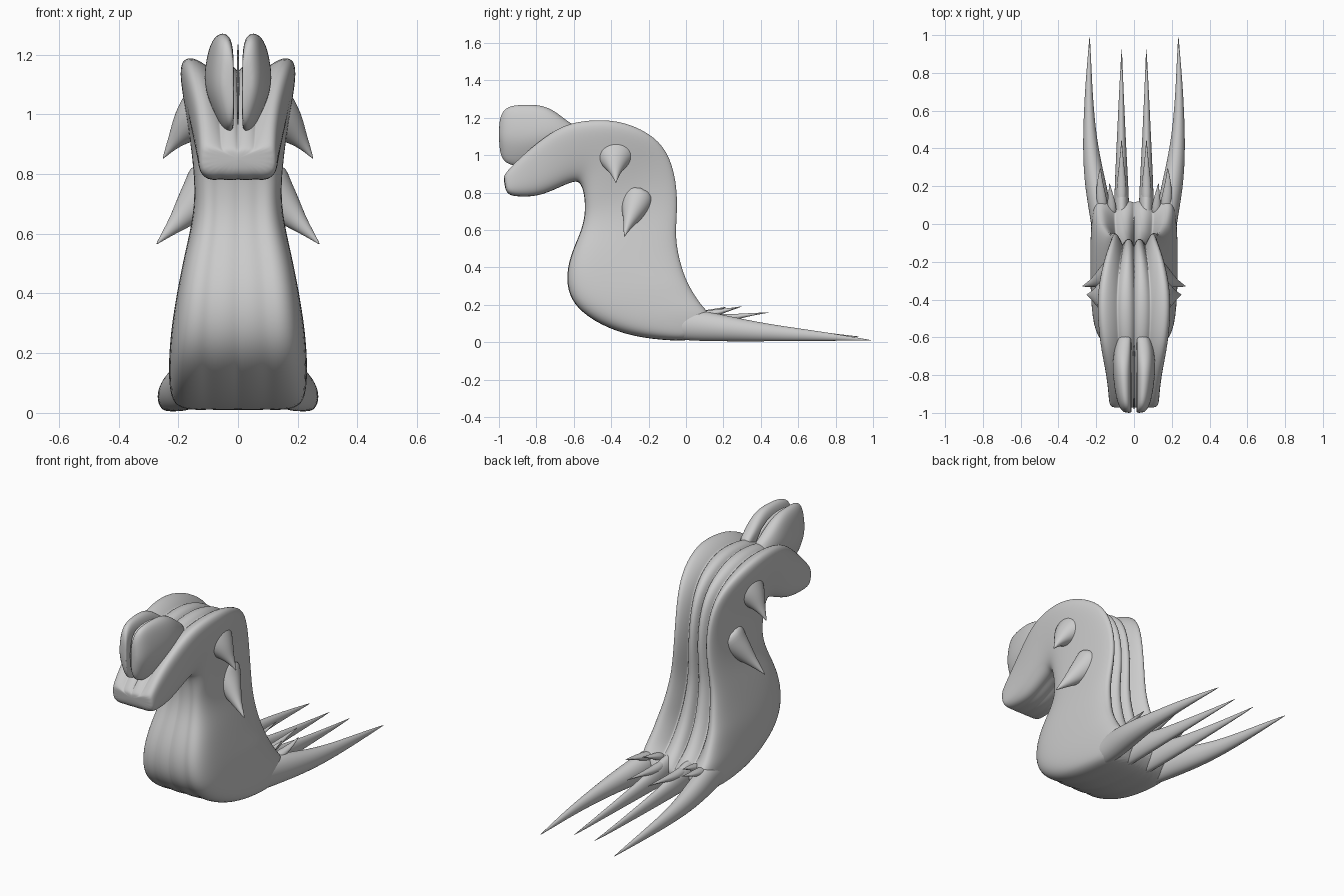
import bpy, bmesh, math
from mathutils import Vector

grey = bpy.data.materials.new("stone grey")
grey.diffuse_color = (0.6, 0.6, 0.6, 1)


def loft(name, rings, level=2, creased=()):
    """Skin closed rings of points, cap the ends, smooth by subdivision."""
    bm = bmesh.new()
    cl = bm.edges.layers.float.new("crease_edge")
    vs = [[bm.verts.new(p) for p in r] for r in rings]
    n = len(vs[0])
    for a, b in zip(vs, vs[1:]):
        for i in range(n):
            j = (i + 1) % n
            bm.faces.new((a[i], a[j], b[j], b[i]))
    bm.faces.new(vs[0][::-1])
    bm.faces.new(vs[-1])
    for a, b in zip(vs, vs[1:]):
        for i in creased:
            bm.edges.get((a[i], b[i]))[cl] = 0.9
    bmesh.ops.recalc_face_normals(bm, faces=bm.faces)
    me = bpy.data.meshes.new(name)
    bm.to_mesh(me)
    bm.free()
    me.materials.append(grey)
    me.shade_smooth()
    ob = bpy.data.objects.new(name, me)
    bpy.context.collection.objects.link(ob)
    sub = ob.modifiers.new("smooth", "SUBSURF")
    sub.levels = sub.render_levels = level
    return ob


def tube(name, path, side=1, n=12):
    """Tapering tube; path rows are x, y, z, side radius, up radius."""
    pts = [Vector((p[0] * side, p[1], p[2])) for p in path]
    rings = []
    for k, p in enumerate(path):
        t = (pts[min(k + 1, len(pts) - 1)] - pts[max(k - 1, 0)]).normalized()
        a = t.cross(Vector((0, 0, 1))).normalized()
        b = a.cross(t)
        rings.append([pts[k] + a * math.cos(2 * math.pi * i / n) * p[3]
                      + b * math.sin(2 * math.pi * i / n) * p[4]
                      for i in range(n)])
    return loft(name, rings)


# Body: half cross-section (x, depth) with four ridges and three grooves
half = [(0, .74), (.07, .86), (.2, .91), (.34, .87), (.44, .76), (.55, .90),
        (.72, 1.03), (.88, 1.02), (.99, .78), (1.02, .2), (1.02, -.35),
        (.97, -.75), (.82, -.97), (.60, -1.02), (.46, -.98), (.27, -1.02),
        (.08, -1.01), (0, -.99)]
section = half + [(-x, v) for x, v in half[-2:0:-1]]
N = len(section)
# back y, back z, front y, front z, half width, flare towards the back
spine = [
    (-.975, .88, -.968, .82, .11, 0), (-.968, .90, -.95, .79, .128, 0),
    (-.91, .965, -.91, .78, .132, 0), (-.79, 1.07, -.79, .78, .142, .08),
    (-.66, 1.16, -.68, .83, .16, .16), (-.52, 1.187, -.60, .865, .17, .2),
    (-.36, 1.185, -.565, .86, .175, .2), (-.20, 1.12, -.545, .81, .165, .1),
    (-.10, 1.02, -.537, .75, .148, -.02), (-.055, .86, -.537, .68, .138, -.08),
    (-.05, .70, -.555, .60, .148, -.08), (-.065, .55, -.595, .51, .175, -.06),
    (-.03, .40, -.632, .40, .2, -.04), (0, .32, -.632, .28, .217, -.02),
    (.04, .25, -.58, .18, .225, -.02), (.08, .195, -.45, .09, .228, 0),
    (.11, .165, -.28, .03, .225, 0), (.13, .13, -.08, .008, .217, 0),
    (.13, .09, .06, .01, .20, 0)]
rings = []
for by, bz, fy, fz, w, k in spine:
    rings.append([(x * w * (1 + k * v), (by + fy) / 2 + v * (by - fy) / 2,
                   (bz + fz) / 2 + v * (bz - fz) / 2) for x, v in section])
loft("body", rings, 2, (0, 4, N - 4))

# Crest fin between the head lobes
fin = [(-.985, 1.03, 1.17), (-.95, .93, 1.25), (-.85, .95, 1.26),
       (-.74, .98, 1.25), (-.62, 1.0, 1.16)]
loft("crest_fin", [[(-.005, y, a), (.005, y, a), (.005, y, b), (-.005, y, b)]
                   for y, a, b in fin], 1)

# Head lobes: flat on the inside, bulging outside, pointed below
lobe_profile = [(0, 0), (.35, .02), (.62, .15), (.95, .38), (1, .58), (.88, .82),
                (.70, .97), (.4, 1.02), (.1, .97), (0, .8), (0, .5), (0, .2)]
# y, bottom z, top z, outer x
lobe_rows = [(-1.0, 1.06, 1.16, .045), (-.99, .985, 1.22, .065),
             (-.955, .945, 1.262, .088), (-.87, .93, 1.27, .106),
             (-.77, .95, 1.268, .116), (-.70, 1.0, 1.235, .112),
             (-.64, 1.04, 1.185, .10), (-.58, 1.05, 1.15, .08)]
for side, tag in ((1, "left"), (-1, "right")):
    loft(f"head_lobe_{tag}",
         [[(side * (.014 + u * (w - .014)), y, a + v * (b - a))
           for u, v in lobe_profile] for y, a, b, w in lobe_rows])

outer_finger = [(.13, -.32, .12, .05, .05), (.155, -.14, .1, .06, .078),
                (.172, .02, .093, .058, .088),
                (.195, .16, .08, .062, .078), (.222, .32, .062, .05, .06),
                (.237, .5, .047, .034, .043), (.24, .72, .033, .02, .026),
                (.236, .9, .018, .008, .01), (.235, .995, .01, .001, .001)]
inner_finger = [(.06, -.15, .1, .04, .08), (.065, .06, .095, .042, .085),
                (.066, .2, .075, .038, .062), (.067, .4, .058, .027, .042),
                (.067, .65, .043, .015, .022), (.066, .83, .033, .006, .009),
                (.065, .93, .03, .001, .001)]
outer_barb = [(.165, .05, .12, .035, .04), (.172, .13, .15, .03, .025),
              (.18, .2, .168, .02, .012), (.18, .26, .182, .009, .005),
              (.178, .30, .192, .001, .001)]
inner_barb = [(.066, .08, .12, .03, .04), (.066, .2, .125, .028, .025),
              (.066, .3, .142, .015, .012), (.066, .38, .153, .007, .005),
              (.066, .45, .16, .001, .001)]
middle_barb = [(.115, .04, .13, .03, .03), (.12, .12, .16, .022, .016),
               (.125, .17, .175, .01, .007), (.13, .22, .19, .001, .001)]
upper_spine = [(.09, -.38, 1.03, .13, .10), (.135, -.38, .99, .11, .085),
               (.175, -.38, .955, .07, .058),
               (.207, -.378, .915, .035, .03), (.23, -.376, .885, .016, .015),
               (.252, -.375, .85, .001, .001)]
lower_spine = [(.07, -.25, .80, .10, .10), (.11, -.27, .74, .09, .08),
               (.155, -.285, .69, .06, .062), (.20, -.305, .64, .032, .035),
               (.24, -.32, .60, .015, .016), (.275, -.33, .563, .001, .001)]
parts = {"outer_tail_finger": outer_finger, "inner_tail_finger": inner_finger,
         "outer_tail_barb": outer_barb, "inner_tail_barb": inner_barb,
         "middle_tail_barb": middle_barb, "upper_side_spine": upper_spine,
         "lower_side_spine": lower_spine}
# Mirrored parts on both sides
for side, tag in ((1, "left"), (-1, "right")):
    for name, path in parts.items():
        tube(f"{name}_{tag}", path, side)
